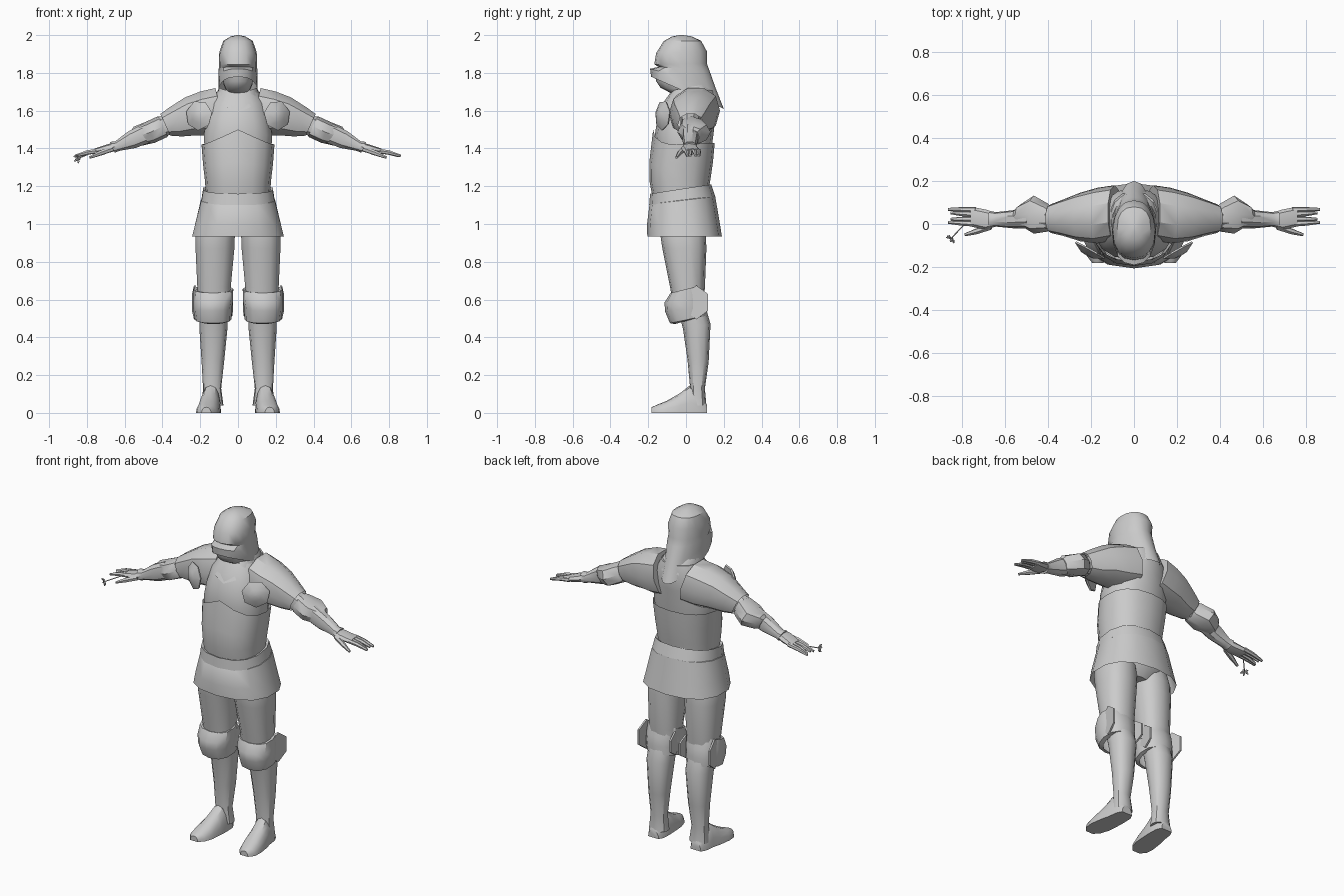
import bpy, bmesh, math
from mathutils import Vector

if "Cube" in bpy.data.objects:
    bpy.data.objects.remove(bpy.data.objects["Cube"])

steel = bpy.data.materials.new("steel grey")
steel.diffuse_color = (0.6, 0.6, 0.6, 1)
steel.use_nodes = True
steel.node_tree.nodes["Principled BSDF"].inputs["Base Color"].default_value = steel.diffuse_color


def make(name, rings, caps=(True, True), mirror=False):
    """Bridge equal-length point rings into one skin."""
    bm = bmesh.new()
    vs = [[bm.verts.new(p) for p in r] for r in rings]
    n = len(rings[0])
    for a, b in zip(vs, vs[1:]):
        for i in range(n):
            bm.faces.new((a[i], a[(i + 1) % n], b[(i + 1) % n], b[i]))
    if caps[0]:
        bm.faces.new(vs[0])
    if caps[1]:
        bm.faces.new(vs[-1])
    bmesh.ops.recalc_face_normals(bm, faces=bm.faces)
    me = bpy.data.meshes.new(name)
    bm.to_mesh(me)
    bm.free()
    me.materials.append(steel)
    ob = bpy.data.objects.new(name, me)
    bpy.context.collection.objects.link(ob)
    if mirror:
        ob.modifiers.new("mirror", 'MIRROR').use_mirror_merge = False
    return ob


def spow(v, e):
    return math.copysign(abs(v) ** e, v)


def upright(cx, hw, front, back, n=14, e=0.85, pinch=0, peak=0):
    """Tilted horizontal ring; front and back are (y, z)."""
    pts = []
    for i in range(n):
        t = 2 * math.pi * i / n
        c, s = spow(math.cos(t), e), spow(math.sin(t), e)
        f = (c + 1) / 2
        x = hw * s * (1 - pinch * max(0, c))
        z = front[1] + (back[1] - front[1]) * f
        if peak and c < 0:
            z += peak * max(0, 1 - abs(x) / hw)
        pts.append((cx + x, front[0] + (back[0] - front[0]) * f, z))
    return pts


def across(x, z, h, y0, y1, k=0.45, n=10, e=0.9):
    """Ring around the arm, leaning square to its slope."""
    pts = []
    for i in range(n):
        t = 2 * math.pi * i / n
        dz = h * spow(math.sin(t), e)
        pts.append((x + k * dz, (y0 + y1) / 2 + (y1 - y0) / 2 * spow(math.cos(t), e), z + dz))
    return pts


def tube(name, pts, n=6, mirror=False):
    """Round bar through (point, radius) pairs."""
    d = (Vector(pts[-1][0]) - Vector(pts[0][0])).normalized()
    u = d.orthogonal().normalized()
    v = d.cross(u)
    rings = [[Vector(p) + r * (u * math.cos(a) + v * math.sin(a))
              for a in (2 * math.pi * i / n for i in range(n))] for p, r in pts]
    return make(name, rings, mirror=mirror)


# Helmet with eye slit and pointed neck tail
make("helmet", [
    upright(0, .105, (-.185, 1.78), (.20, 1.61), 16, pinch=.35),
    upright(0, .103, (-.19, 1.822), (.155, 1.725), 16, pinch=.3),
    upright(0, .102, (-.145, 1.832), (.125, 1.81), 16, pinch=.22),
    upright(0, .101, (-.168, 1.845), (.11, 1.85), 16, pinch=.18),
    upright(0, .099, (-.158, 1.905), (.11, 1.915), 16, pinch=.1),
    upright(0, .078, (-.118, 1.968), (.08, 1.97), 16),
    upright(0, .04, (-.075, 1.992), (.03, 1.993), 16),
    upright(0, .008, (-.035, 2.0), (-.015, 2.0), 16)], caps=(False, True))
# Chin guard and neck
make("chin_guard", [
    upright(0, .085, (-.165, 1.80), (.08, 1.80)),
    upright(0, .078, (-.158, 1.755), (.08, 1.73)),
    upright(0, .065, (-.135, 1.722), (.08, 1.70)),
    upright(0, .06, (-.075, 1.69), (.08, 1.68))])
# Collar over the upper chest, dipping to a point
make("collar", [
    upright(0, .10, (-.075, 1.71), (.11, 1.74), peak=-.01),
    upright(0, .115, (-.105, 1.675), (.15, 1.70), peak=-.02),
    upright(0, .12, (-.142, 1.64), (.165, 1.66), peak=-.05)], caps=(False, False))
# Chest and back plate
make("chest_plate", [
    upright(0, .18, (-.155, 1.38), (.135, 1.40)),
    upright(0, .185, (-.165, 1.47), (.145, 1.47)),
    upright(0, .17, (-.152, 1.555), (.155, 1.56)),
    upright(0, .15, (-.122, 1.64), (.165, 1.64)),
    upright(0, .11, (-.08, 1.70), (.15, 1.71))])
# Belly plate, rising to a peak at the front
make("belly_plate", [
    upright(0, .17, (-.175, 1.13), (.12, 1.18), 16),
    upright(0, .175, (-.192, 1.22), (.13, 1.24), 16),
    upright(0, .185, (-.194, 1.30), (.143, 1.33), 16, peak=.03),
    upright(0, .193, (-.174, 1.41), (.152, 1.43), 16, peak=.09)], caps=(True, False))
# Waist band and skirt
make("waist_band", [
    upright(0, .198, (-.195, 1.10), (.155, 1.145)),
    upright(0, .188, (-.19, 1.16), (.133, 1.21)),
    upright(0, .17, (-.175, 1.155), (.12, 1.2))], caps=(False, False))
make("skirt", [
    upright(0, .248, (-.205, .935), (.19, .935)),
    upright(0, .23, (-.206, 1.0), (.178, 1.01)),
    upright(0, .20, (-.193, 1.105), (.155, 1.145)),
    upright(0, .18, (-.18, 1.12), (.14, 1.16))], caps=(False, False))
make("hips", [
    upright(0, .10, (-.08, .935), (.07, .935)),
    upright(0, .19, (-.13, 1.0), (.11, 1.0)),
    upright(0, .17, (-.14, 1.14), (.11, 1.15))])

# Legs
make("thigh", [
    upright(.122, .092, (-.07, .58), (.09, .58)),
    upright(.127, .09, (-.083, .66), (.10, .66)),
    upright(.122, .105, (-.125, .87), (.108, .87)),
    upright(.12, .106, (-.137, .95), (.105, .95)),
    upright(.11, .09, (-.13, 1.05), (.09, 1.05))], mirror=True)
make("knee_guard", [
    upright(.13, .075, (-.06, .47), (.085, .51), 12),
    upright(.132, .097, (-.085, .475), (.112, .515), 12),
    upright(.135, .102, (-.112, .54), (.112, .56), 12),
    upright(.132, .106, (-.113, .585), (.105, .61), 12),
    upright(.13, .105, (-.082, .635), (.08, .675), 12),
    upright(.13, .088, (-.075, .635), (.075, .67), 12)], caps=(False, False), mirror=True)


def wing(name, x, y, z, ry, rz, flare):
    """Thin six-sided plate beside the knee, splayed backward."""
    rings = []
    for off in (-.005, .005):
        rings.append([(x + off + flare * math.cos(a), y + ry * math.cos(a), z + rz * math.sin(a))
                      for a in (math.pi * (2 * i + 1) / 6 for i in range(6))])
    make(name, rings, mirror=True)


wing("outer_knee_wing", .228, .055, .585, .07, .09, .012)
wing("inner_knee_wing", .036, .055, .58, .06, .07, -.006)
make("shin", [
    upright(.135, .058, (.02, .04), (.108, .04), 12),
    upright(.137, .048, (.022, .13), (.10, .13), 12),
    upright(.133, .06, (.008, .28), (.12, .27), 12),
    upright(.13, .075, (-.015, .44), (.13, .47), 12),
    upright(.13, .073, (-.04, .54), (.11, .54), 12)], mirror=True)
# Feet: arched sections from heel to pointed toe
foot = []
for y, cx, hw, h in ((.11, .142, .035, .045), (.08, .142, .05, .10), (.02, .145, .055, .145),
                     (-.03, .152, .06, .105), (-.10, .16, .062, .065), (-.15, .166, .052, .045),
                     (-.182, .168, .025, .03)):
    foot.append([(cx + hw * spow(math.cos(math.pi * i / 8), .8), y, h * math.sin(math.pi * i / 8))
                 for i in range(9)])
make("foot", foot, mirror=True)

# Shoulders and arms
make("shoulder_guard", [
    across(.09, 1.60, .125, -.075, .18, .25),
    across(.17, 1.585, .122, -.09, .168, .25),
    across(.25, 1.57, .105, -.08, .145, .3),
    across(.33, 1.54, .08, -.055, .113),
    across(.385, 1.525, .06, -.042, .092)], caps=(True, False), mirror=True)
make("upper_arm", [
    across(.26, 1.565, .06, -.03, .08),
    across(.39, 1.52, .052, -.03, .075),
    across(.47, 1.485, .045, -.025, .07)], mirror=True)
make("elbow_guard", [
    across(.385, 1.525, .045, -.02, .08, n=8),
    across(.40, 1.515, .055, -.035, .095, n=8),
    across(.465, 1.485, .055, -.045, .132, n=8),
    across(.53, 1.465, .05, -.005, .088, n=8),
    across(.545, 1.458, .04, .0, .07, n=8)], mirror=True)
make("forearm", [
    across(.48, 1.482, .05, -.02, .07),
    across(.56, 1.447, .046, -.02, .064),
    across(.64, 1.412, .026, -.012, .055),
    across(.665, 1.406, .03, -.018, .06)], mirror=True)
# Hands
make("palm", [
    across(.635, 1.414, .02, -.008, .05, .3, 8),
    across(.685, 1.40, .022, -.028, .066, .3, 8),
    across(.755, 1.384, .015, -.012, .08, .3, 8)], mirror=True)
for i, (y0, y1, tip) in enumerate(((.0, .008, .862), (.022, .022, .85), (.044, .052, .85), (.066, .068, .862))):
    tube("finger_%d" % (i + 1), [((.735, y0, 1.388), .013),
         ((.8, (y0 + y1) / 2, 1.378), .012), ((tip, y1, 1.36), .007)], mirror=True)
tube("thumb", [((.665, -.012, 1.398), .015), ((.73, -.034, 1.375), .014),
     ((.785, -.05, 1.352), .007)], mirror=True)

# Armpit shields: shallow six-sided cones
shield_c, shield_n = Vector((.207, -.125, 1.575)), Vector((.48, -.87, .05)).normalized()
tube("armpit_shield", [(shield_c - shield_n * .008, .076), (shield_c, .08),
     (shield_c + shield_n * .022, .035), (shield_c + shield_n * .025, .004)], n=7, mirror=True)

# Small flower held in the right hand
stem_a, stem_b = Vector((-.785, .0, 1.372)), Vector((-.85, -.068, 1.346))
tube("flower_stem", [(stem_a, .003), (stem_b, .003)])
axis = (stem_b - stem_a).normalized()
u = axis.orthogonal().normalized()
v = axis.cross(u)
for i in range(5):
    a = 2 * math.pi * i / 5
    d = u * math.cos(a) + v * math.sin(a)
    tube("petal_%d" % (i + 1), [(stem_b, .003), (stem_b + d * .015, .007),
         (stem_b + d * .024 + axis * .006, .003)], n=5)

# Smooth shading with sharp plate edges
for ob in bpy.context.collection.objects:
    ob.select_set(True)
    bpy.context.view_layer.objects.active = ob
bpy.ops.object.shade_smooth_by_angle(angle=math.radians(35))
